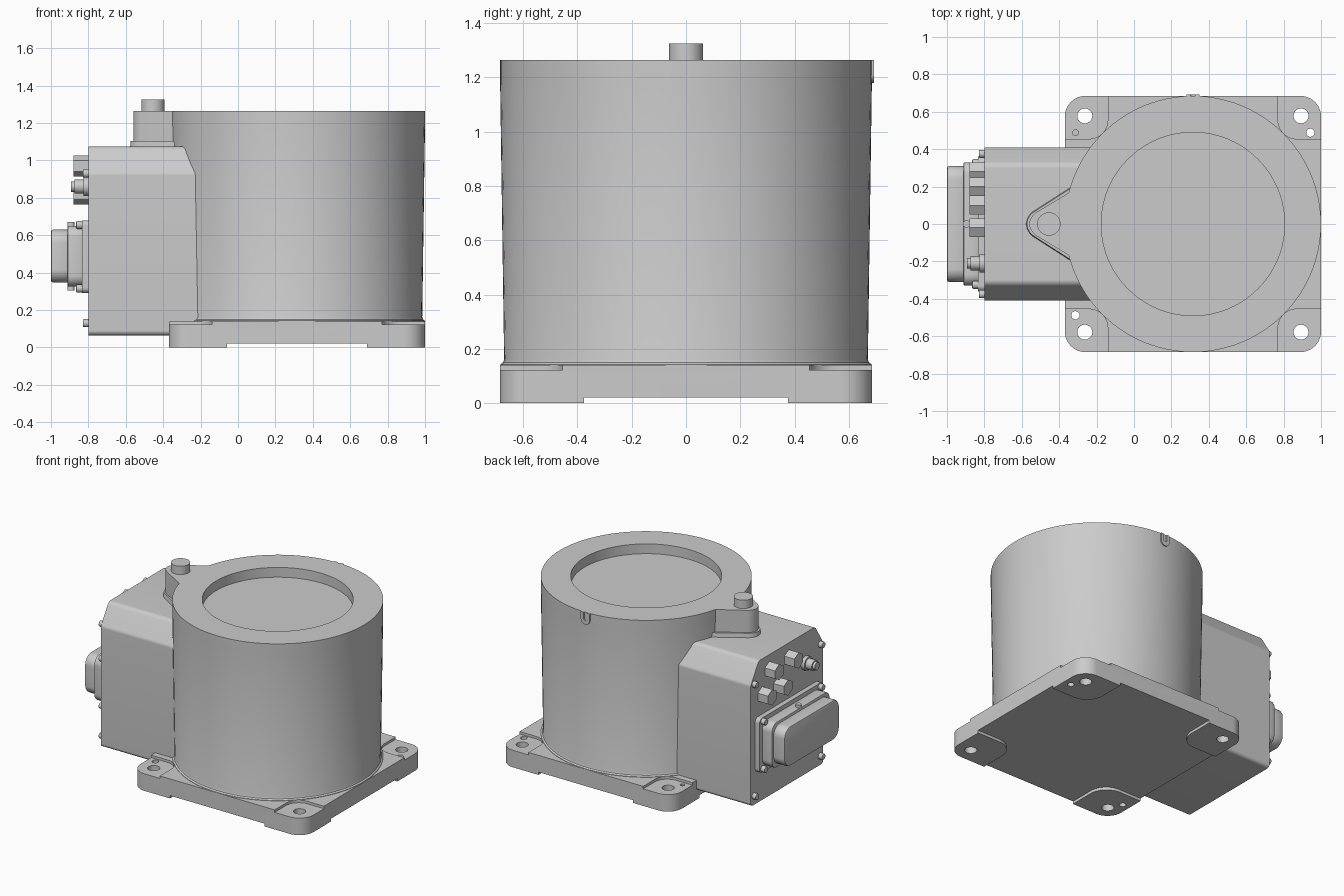
import bpy, bmesh, math
from mathutils import Vector

if "Cube" in bpy.data.objects:
    bpy.data.objects.remove(bpy.data.objects["Cube"])

mat = bpy.data.materials.new("cast_grey")
mat.use_nodes = True
GREY = (0.6, 0.6, 0.6, 1)
mat.diffuse_color = GREY
mat.node_tree.nodes["Principled BSDF"].inputs["Base Color"].default_value = GREY

CX, R, TOP = 0.315, 0.685, 1.265     # drum centre, radius and top
FACE = -0.8                          # connector face of the housing


def finish(name, bm):
    bmesh.ops.recalc_face_normals(bm, faces=bm.faces)
    me = bpy.data.meshes.new(name)
    bm.to_mesh(me)
    bm.free()
    me.materials.append(mat)
    ob = bpy.data.objects.new(name, me)
    bpy.context.collection.objects.link(ob)
    return ob


def activate(ob):
    bpy.ops.object.select_all(action='DESELECT')
    ob.select_set(True)
    bpy.context.view_layer.objects.active = ob


def rounded(corners, steps=8):
    """Outline from (x, y, radius) corners, each one filleted."""
    out = []
    for i, (x, y, r) in enumerate(corners):
        p = Vector((x, y))
        if r == 0:
            out.append(p)
            continue
        a = (Vector(corners[i - 1][:2]) - p).normalized()
        b = (Vector(corners[(i + 1) % len(corners)][:2]) - p).normalized()
        half = math.acos(max(-1, min(1, a.dot(b)))) / 2
        c = p + (a + b).normalized() * (r / math.sin(half))
        t = r / math.tan(half)
        s, e = p + a * t - c, p + b * t - c
        out += [c + s.lerp(e, k / steps).normalized() * r for k in range(steps + 1)]
    return out


def rect(x0, x1, y0, y1, r):
    return rounded([(x0, y0, r), (x1, y0, r), (x1, y1, r), (x0, y1, r)])


def circle(x, y, r, n=32):
    return [Vector((x + r * math.cos(2 * math.pi * (i + 0.5) / n),
                    y + r * math.sin(2 * math.pi * (i + 0.5) / n))) for i in range(n)]


def prism(name, outline, lo, hi, axis='Z', taper=1.0):
    """Extrude an outline along z (x, y) or along x (y, z) or along y (x, z)."""
    place = {'Z': lambda p, h: (p.x, p.y, h), 'X': lambda p, h: (h, p.x, p.y),
             'Y': lambda p, h: (p.x, h, p.y)}[axis]
    mid = sum(outline, Vector((0, 0))) / len(outline)
    bm = bmesh.new()
    low = [bm.verts.new(place(p, lo)) for p in outline]
    high = [bm.verts.new(place(mid + (p - mid) * taper, hi)) for p in outline]
    bm.faces.new(low)
    bm.faces.new(high)
    n = len(outline)
    for i in range(n):
        j = (i + 1) % n
        bm.faces.new((low[i], low[j], high[j], high[i]))
    return finish(name, bm)


def bevel(ob, width, segments=2):
    m = ob.modifiers.new("bevel", 'BEVEL')
    m.width, m.segments, m.angle_limit = width, segments, math.radians(50)
    activate(ob)
    bpy.ops.object.modifier_apply(modifier=m.name)


def cut(ob, cutter):
    m = ob.modifiers.new("cut", 'BOOLEAN')
    m.operation, m.solver, m.object = 'DIFFERENCE', 'EXACT', cutter
    activate(ob)
    bpy.ops.object.modifier_apply(modifier=m.name)
    bpy.data.objects.remove(cutter)


def corner_outline(sx, sy, size, outer, r_out, r_in):
    inner = R - size
    return rounded([(CX + sx * x, sy * y, r) for x, y, r in
                    ((outer, outer, r_out), (inner, outer, 0),
                     (inner, inner, r_in), (outer, inner, 0))])


# Base plate with lowered corner pads, feet and bolt holes
base = prism("base_plate", rect(CX - R, CX + R, -R, R, 0.11), 0.02, 0.14)
for sx, sy in ((-1, -1), (-1, 1), (1, -1), (1, 1)):
    foot = prism("foot", corner_outline(sx, sy, 0.31, R, 0.11, 0.13), 0, 0.02)
    cut(base, prism("pad_cutter", corner_outline(sx, sy, 0.23, 0.8, 0, 0.1), 0.122, 0.3))
    holes = [(0.578, 0.578, 0.04)]
    if sx == sy:
        holes.append((0.628, 0.488, 0.022))      # dowel hole
    for x, y, r in holes:
        for part in (base, foot):
            cut(part, prism("hole_cutter", circle(CX + sx * x, sy * y, r), -0.1, 0.3))
cut(base, prism("blind_cutter", circle(CX - 0.628, 0.488, 0.015), 0.07, 0.3))

# Drum: revolved wall with a foot lip and a recessed lid
profile = [(0, 0.1), (0.684, 0.1), (0.684, 0.143), (0.674, 0.15), (0.67, 0.162),
           (R, 1.2), (R, TOP), (0.49, TOP), (0.49, TOP - 0.07), (0, TOP - 0.07)]
bm = bmesh.new()
vs = [bm.verts.new((x, 0, z)) for x, z in profile]
es = [bm.edges.new(pair) for pair in zip(vs, vs[1:])]
bmesh.ops.spin(bm, geom=vs + es, cent=(0, 0, 0), axis=(0, 0, 1),
               angle=2 * math.pi, steps=96)
bmesh.ops.remove_doubles(bm, verts=bm.verts, dist=0.0005)
bmesh.ops.translate(bm, verts=bm.verts, vec=(CX, 0, 0))
finish("drum", bm)

# Slotted lug at the back of the rim
lug = prism("rim_lug", rounded([(CX - 0.035, 1.18, 0.034), (CX + 0.035, 1.18, 0.034),
                                (CX + 0.035, TOP, 0), (CX - 0.035, TOP, 0)]),
            0.66, 0.692, 'Y')
cut(lug, prism("slot_cutter", rect(CX - 0.012, CX + 0.012, 1.21, 1.4, 0.011), 0.6, 0.8, 'Y'))

# Side housing with sloped shoulders
prism("side_housing", rounded([(-0.41, 0.065, 0.025), (0.41, 0.065, 0.025),
                               (0.41, 0.93, 0.04), (0.32, 1.075, 0.04),
                               (-0.32, 1.075, 0.04), (-0.41, 0.93, 0.04)]),
      FACE, 0.1, 'X')

# Boss on the rim with its pin
boss = rounded([(-0.26, 0.22, 0), (-0.56, 0.04, 0.08),
                (-0.56, -0.04, 0.08), (-0.26, -0.22, 0)])
prism("rim_boss", boss, 1.05, TOP)
prism("boss_flare", [Vector((p.x * 1.03, p.y * 1.1)) for p in boss], 1.07, 1.105, taper=0.92)
prism("boss_pin", circle(-0.455, 0, 0.0625), 1.2, 1.325)

# Large rectangular connector
prism("connector_flange", rect(-0.36, 0.36, 0.29, 0.68, 0.03), -0.835, FACE + 0.01, 'X')
bevel(prism("connector_body", rect(-0.33, 0.33, 0.325, 0.65, 0.06), -0.912, -0.83, 'X'), 0.008)
bevel(prism("connector_hood", rect(-0.31, 0.31, 0.347, 0.63, 0.07), -1.0, -0.9, 'X'), 0.012)
for z in (0.305, 0.635):
    prism("latch_stud", circle(-0.893, 0, 0.02, 16), z, z + 0.035)


def screw(y, z, base_x):
    bevel(prism("screw", circle(y, z, 0.022, 16), base_x - 0.03, base_x + 0.01, 'X'), 0.006)


for side in (-1, 1):
    for z in (0.13, 0.93):
        screw(side * 0.375, z, FACE)
    for z in (0.315, 0.655):
        screw(side * 0.325, z, -0.835)

# Hexagonal plugs and the round socket
for y, z in ((0.2, 0.97), (-0.02, 0.97), (0.28, 0.82), (0.1, 0.82)):
    prism("hex_plug", circle(y, z, 0.057, 6), -0.88, FACE + 0.01, 'X')
for r, x in ((0.05, -0.825), (0.038, -0.875), (0.028, -0.893)):
    prism("round_socket", circle(-0.21, 0.86, r, 24), x, FACE + 0.01, 'X')

# Smooth the round walls, keep the edges crisp
bpy.ops.object.select_all(action='DESELECT')
for ob in bpy.context.scene.objects:
    if ob.type == 'MESH':
        ob.select_set(True)
        bpy.context.view_layer.objects.active = ob
bpy.ops.object.shade_smooth_by_angle(angle=math.radians(30))
